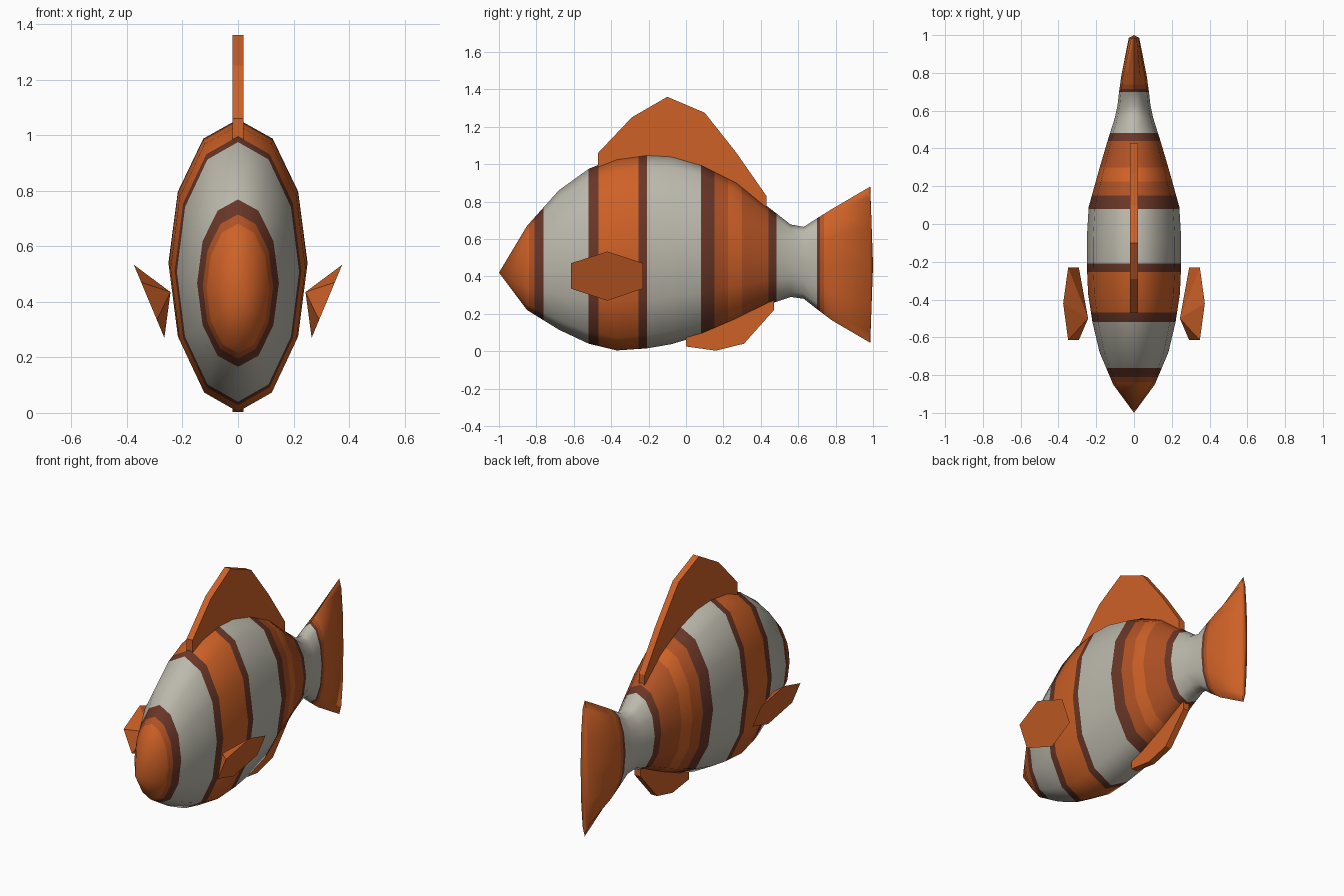
import bpy, bmesh, math

if "Cube" in bpy.data.objects:
    bpy.data.objects.remove(bpy.data.objects["Cube"])


def material(name, rgb):
    m = bpy.data.materials.new(name)
    m.use_nodes = True
    m.diffuse_color = (*rgb, 1)
    m.node_tree.nodes["Principled BSDF"].inputs["Base Color"].default_value = (*rgb, 1)
    return m


ORANGE, RUST, BROWN, WHITE = range(4)
mats = [material("orange", (0.62, 0.12, 0.02)),
        material("rust_orange", (0.44, 0.085, 0.018)),
        material("dark_brown", (0.14, 0.037, 0.02)),
        material("off_white", (0.5, 0.48, 0.41))]


def finish(name, bm, materials):
    bmesh.ops.recalc_face_normals(bm, faces=bm.faces)
    mesh = bpy.data.meshes.new(name)
    bm.to_mesh(mesh)
    bm.free()
    for m in materials:
        mesh.materials.append(m)
    ob = bpy.data.objects.new(name, mesh)
    bpy.context.collection.objects.link(ob)
    return ob


# Body and tail: twelve-sided ellipses lofted along y (y, top, bottom, half width)
stations = [
    (-0.85, 0.67, 0.22, 0.11), (-0.68, 0.86, 0.115, 0.182),
    (-0.52, 0.975, 0.04, 0.22), (-0.37, 1.035, 0.004, 0.243),
    (-0.21, 1.057, 0.015, 0.25), (-0.08, 1.05, 0.037, 0.25),
    (0.09, 1.0, 0.088, 0.24), (0.27, 0.91, 0.165, 0.19),
    (0.44, 0.77, 0.25, 0.14), (0.56, 0.677, 0.29, 0.102),
    (0.63, 0.665, 0.28, 0.087), (0.7, 0.71, 0.225, 0.079),
    (0.78, 0.76, 0.165, 0.068), (0.985, 0.88, 0.045, 0.028)]
SIDES = 12
bm = bmesh.new()
rings = []
for y, top, bottom, half in stations:
    mid, tall = (top + bottom) / 2, (top - bottom) / 2
    angles = [math.tau * i / SIDES for i in range(SIDES)]
    rings.append([bm.verts.new((half * math.sin(a), y, mid + tall * math.cos(a)))
                  for a in angles])
nose = bm.verts.new((0, -1, 0.42))
tail_tip = bm.verts.new((0, 1, 0.46))
for i in range(SIDES):
    j = (i + 1) % SIDES
    bm.faces.new((nose, rings[0][i], rings[0][j]))
    bm.faces.new((tail_tip, rings[-1][j], rings[-1][i]))
    for a, b in zip(rings, rings[1:]):
        bm.faces.new((a[i], b[i], b[j], a[j]))

# Stripes: each colour runs up to the given y
stripes = [
    (-0.84, ORANGE), (-0.81, RUST), (-0.762, BROWN), (-0.52, WHITE),
    (-0.468, BROWN), (-0.255, ORANGE), (-0.208, BROWN), (0.08, WHITE),
    (0.152, BROWN), (0.225, RUST), (0.3, ORANGE), (0.375, RUST),
    (0.44, RUST), (0.483, BROWN), (0.7, WHITE), (0.716, BROWN),
    (0.738, RUST), (2, ORANGE)]
for y, _ in stripes[:-1]:
    bmesh.ops.bisect_plane(bm, geom=bm.verts[:] + bm.edges[:] + bm.faces[:],
                           plane_co=(0, y, 0), plane_no=(0, 1, 0), dist=0.0005)
for f in bm.faces:
    y = f.calc_center_median().y
    f.material_index = next(c for end, c in stripes if y < end)
body = finish("body", bm, mats)
bpy.ops.object.select_all(action="DESELECT")
body.select_set(True)
bpy.context.view_layer.objects.active = body
bpy.ops.object.shade_smooth_by_angle(angle=math.radians(65))


# Upright fins: flat side outlines with even thickness
def upright_fin(name, outline, half=0.02):
    bm = bmesh.new()
    face = bm.faces.new([bm.verts.new((-half, y, z)) for y, z in outline])
    out = bmesh.ops.extrude_face_region(bm, geom=[face])["geom"]
    moved = [v for v in out if isinstance(v, bmesh.types.BMVert)]
    bmesh.ops.translate(bm, verts=moved, vec=(2 * half, 0, 0))
    finish(name, bm, mats[:1])


upright_fin("dorsal_fin", [
    (-0.47, 0.96), (-0.47, 1.06), (-0.29, 1.25), (-0.1, 1.36), (0.1, 1.275),
    (0.27, 1.06), (0.43, 0.83), (0.43, 0.74), (0.2, 0.88), (-0.1, 1.0)])
upright_fin("anal_fin", [
    (0, 0.12), (0, 0.025), (0.16, 0.003), (0.31, 0.04), (0.47, 0.22), (0.47, 0.3),
    (0.25, 0.2)])

# Side fins: slanted six-sided cones with the point set into the flank
hexagon = [(-0.615, 0.47), (-0.42, 0.533), (-0.23, 0.47),
           (-0.23, 0.335), (-0.42, 0.27), (-0.615, 0.335)]
for side, name in ((1, "left_side_fin"), (-1, "right_side_fin")):
    bm = bmesh.new()
    base = [bm.verts.new((side * (0.265 + 0.418 * (z - 0.27)), y, z)) for y, z in hexagon]
    point = bm.verts.new((side * 0.243, -0.5, 0.435))
    bm.faces.new(base)
    for i, v in enumerate(base):
        bm.faces.new((point, v, base[(i + 1) % len(base)]))
    finish(name, bm, mats[:1])
